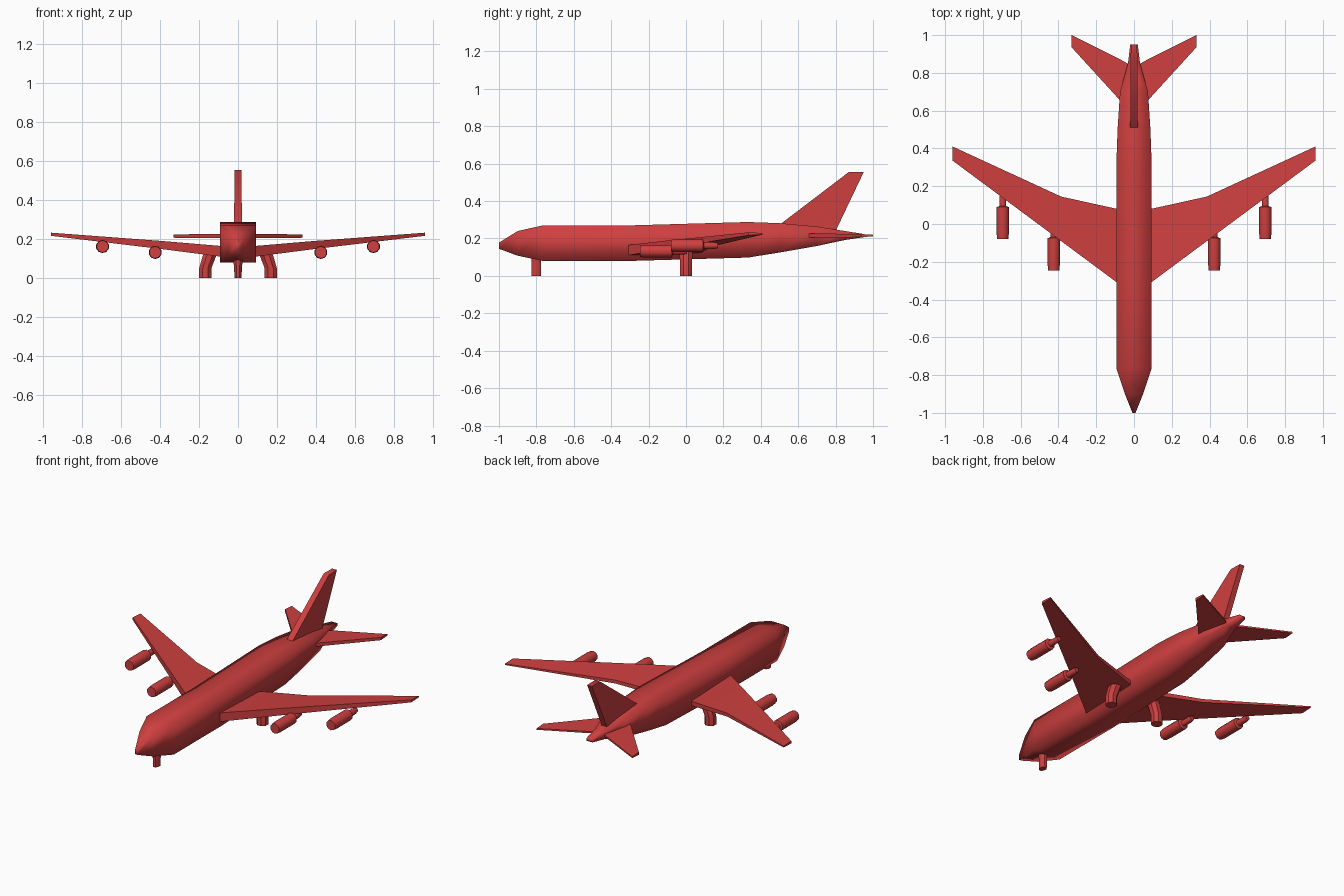
import bpy, bmesh, math

if "Cube" in bpy.data.objects:
    bpy.data.objects.remove(bpy.data.objects["Cube"])

red = bpy.data.materials.new("red_paint")
red.diffuse_color = (0.62, 0.05, 0.05, 1)
red.use_nodes = True
red.node_tree.nodes["Principled BSDF"].inputs["Base Color"].default_value = red.diffuse_color


def loft(name, rings, angle=40):
    """Skin a list of equal-length vertex rings and cap both ends."""
    bm = bmesh.new()
    vs = [[bm.verts.new(p) for p in r] for r in rings]
    n = len(vs[0])
    for a, b in zip(vs, vs[1:]):
        for i in range(n):
            j = (i + 1) % n
            bm.faces.new((a[i], a[j], b[j], b[i]))
    bm.faces.new(vs[0][::-1])
    bm.faces.new(vs[-1])
    bmesh.ops.recalc_face_normals(bm, faces=bm.faces)
    me = bpy.data.meshes.new(name)
    bm.to_mesh(me)
    bm.free()
    ob = bpy.data.objects.new(name, me)
    bpy.context.collection.objects.link(ob)
    me.materials.append(red)
    bpy.ops.object.select_all(action='DESELECT')
    ob.select_set(True)
    bpy.context.view_layer.objects.active = ob
    bpy.ops.object.shade_smooth_by_angle(angle=math.radians(angle))
    return ob


def circle(n, r, ry=None):
    ry = ry or r
    return [(r * math.cos(2 * math.pi * (i + .5) / n), ry * math.sin(2 * math.pi * (i + .5) / n))
            for i in range(n)]


# Fuselage: box sections (y, half width, bottom, top)
body = [(-1.0, .008, .145, .178), (-.9, .048, .108, .24), (-.765, .093, .08, .27),
        (-.3, .093, .08, .27), (.33, .093, .098, .288), (.5, .087, .125, .282),
        (.7, .074, .16, .264), (.85, .032, .192, .24), (.95, .02, .207, .224)]
loft("fuselage", [[(-w, y, b), (w, y, b), (w, y, t), (-w, y, t)] for y, w, b, t in body], 100)


def airfoil(s, sec):
    """Section ring: x, leading y, trailing y, bottom z, top z."""
    x, le, te, b, t = sec
    m = (b + t) / 2
    h = (t - b) * .25
    return [(s * x, le, b), (s * x, le, t), (s * x, te, m + h), (s * x, te, m - h)]


wing = [(0, -.377, .06, .10, .157), (.09, -.31, .08, .11, .165),
        (.385, -.091, .145, .148, .19), (.96, .335, .41, .217, .233)]
stab = [(0, .59, .83, .205, .228), (.07, .65, .87, .205, .227), (.33, .935, 1.0, .207, .224)]

for s, side in ((1, "right"), (-1, "left")):
    loft(side + "_wing", [airfoil(s, w) for w in wing])
    loft(side + "_tailplane", [airfoil(s, w) for w in stab])

    # Engines: nacelle with a narrower exhaust
    for tag, x, y, z in (("inner", .425, -.245, .132), ("outer", .695, -.08, .162)):
        prof = [(0, .031), (.03, .034), (.17, .034), (.175, .019), (.23, .018), (.25, .014)]
        loft(f"{side}_{tag}_engine",
             [[(s * x + u, y + d, z + v) for u, v in circle(10, r)] for d, r in prof])

    # Main landing gear leg, leaning in towards the body
    leg = [(0, .168, .034), (.05, .168, .034), (.11, .148, .037), (.145, .13, .037)]
    loft(side + "_main_gear",
         [[(s * (x + u), v, z) for u, v in circle(8, r)] for z, x, r in leg])

# Nose gear
loft("nose_gear", [[(u, -.8 + v, z) for u, v in circle(8, r, .027)]
                   for z, r in ((0, .019), (.05, .022), (.1, .026))])

# Tail fin
fin = [(.51, .80, .24, .281, .02), (.87, .95, .555, .555, .018)]
loft("tail_fin", [[(-w, a, zf), (w, a, zf), (w * .9, b, zb), (-w * .9, b, zb)]
                  for a, b, zb, zf, w in fin])
